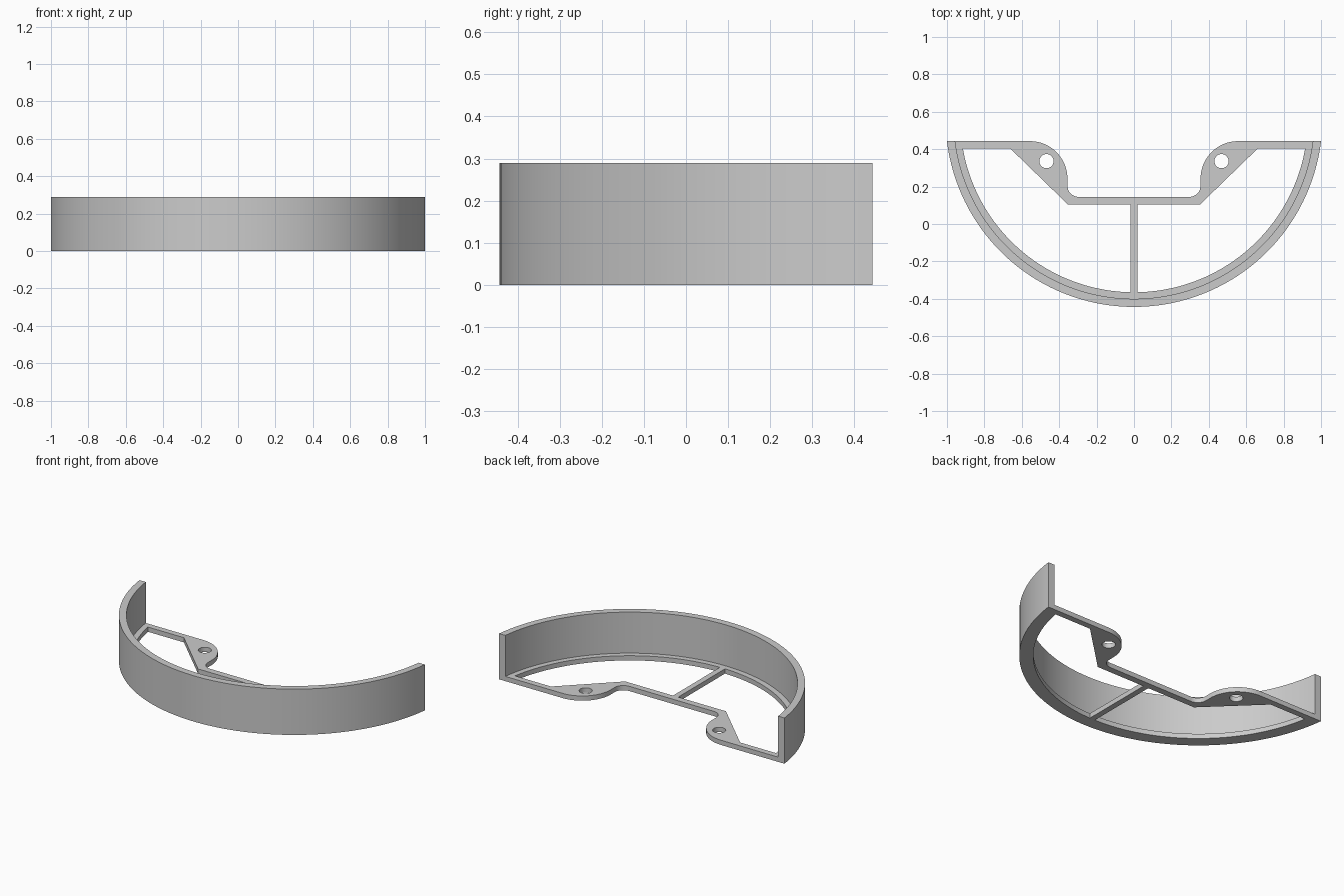
import bpy, bmesh, math

if "Cube" in bpy.data.objects:
    bpy.data.objects.remove(bpy.data.objects["Cube"])

CY = 0.564                                  # centre of the concentric arcs
R_OUT, R_WALL, R_LEDGE = 1.0073, 0.964, 0.929
BACK, HEIGHT, PLATE = 0.443, 0.29, 0.03

grey = bpy.data.materials.new("light grey")
grey.diffuse_color = (0.6, 0.6, 0.6, 1)
grey.use_nodes = True
grey.node_tree.nodes["Principled BSDF"].inputs["Base Color"].default_value = grey.diffuse_color


def arc(cx, cy, r, a0, a1, n):
    return [(cx + r * math.cos(a0 + (a1 - a0) * i / n),
             cy + r * math.sin(a0 + (a1 - a0) * i / n)) for i in range(n + 1)]


def end_angle(r, y):
    return math.asin((y - CY) / r)


def bow(r, y, n=96):
    """Big arc from the left end to the right end, both at height y."""
    a = end_angle(r, y)
    return arc(0, CY, r, -math.pi - a, a, n)


def mirror(pts):
    return [(-x, y) for x, y in reversed(pts)]


def slab(name, loops, z0, z1):
    """Extrude a filled outline with holes between two heights."""
    cu = bpy.data.curves.new(name, 'CURVE')
    cu.dimensions = '2D'
    cu.fill_mode = 'BOTH'
    cu.extrude = (z1 - z0) / 2
    for pts in loops:
        s = cu.splines.new('POLY')
        s.points.add(len(pts) - 1)
        for p, (x, y) in zip(s.points, pts):
            p.co = (x, y, 0, 1)
        s.use_cyclic_u = True
    ob = bpy.data.objects.new(name, cu)
    bpy.context.collection.objects.link(ob)
    ob.location.z = (z0 + z1) / 2
    bpy.ops.object.select_all(action='DESELECT')
    ob.select_set(True)
    bpy.context.view_layer.objects.active = ob
    bpy.ops.object.convert(target='MESH')
    ob = bpy.context.object
    bm = bmesh.new()
    bm.from_mesh(ob.data)
    bmesh.ops.remove_doubles(bm, verts=bm.verts, dist=1e-5)
    bmesh.ops.recalc_face_normals(bm, faces=bm.faces)
    bm.to_mesh(ob.data)
    bm.free()
    ob.data.materials.clear()
    ob.data.materials.append(grey)
    bpy.ops.object.shade_smooth_by_angle(angle=math.radians(30))
    return ob


# Base plate: curved rim, rounded screw tabs and recessed back bar
tab = arc(0.556, 0.243, 0.2, math.pi / 2, math.pi, 20) \
    + arc(0.296, 0.205, 0.06, 0, -math.pi / 2, 10)
outline = bow(R_OUT, BACK) + tab + mirror(tab)

# Two openings, leaving the centre rib between them
a = end_angle(R_LEDGE, 0.405)
window = arc(0, CY, R_LEDGE, -math.pi - a,
             -math.pi / 2 - math.asin(0.018 / R_LEDGE), 48)
window += [(-0.018, 0.104), (-0.353, 0.104), (-0.663, 0.405)]

# Screw holes
hole = arc(-0.468, 0.336, 0.038, 0, 2 * math.pi, 32)[:-1]
slab("base_plate", [outline, window, mirror(window), hole, mirror(hole)], 0, PLATE)

# Tall curved wall along the outer rim
slab("curved_wall", [bow(R_OUT, BACK) + bow(R_WALL, BACK)[::-1]], PLATE, HEIGHT)
